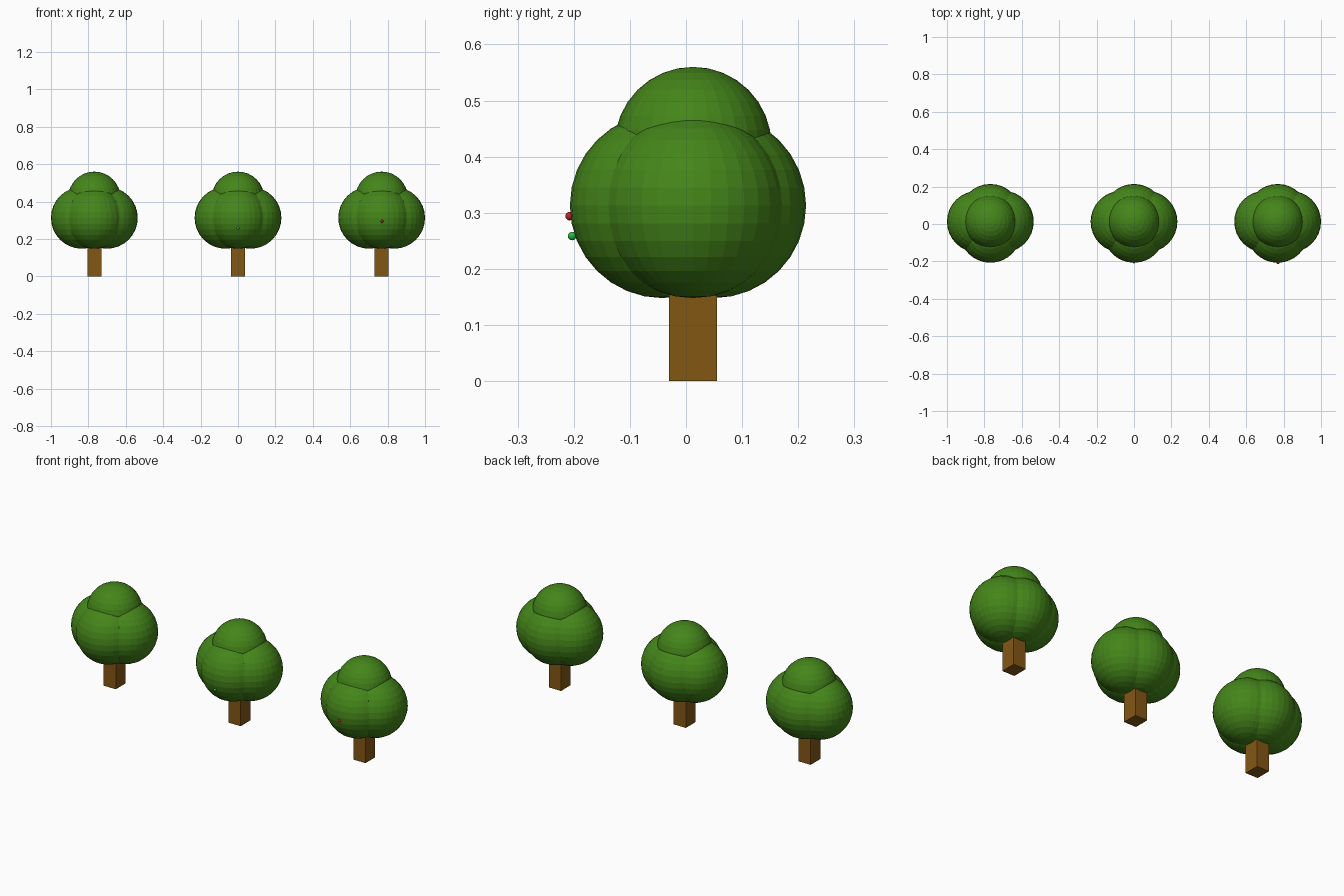
import bpy

if "Cube" in bpy.data.objects:
    bpy.data.objects.remove(bpy.data.objects["Cube"])

TREE_Y = 0.0125          # trunk axis sits slightly behind the origin
SPACING = 0.768


def material(name, rgb):
    m = bpy.data.materials.new(name)
    m.diffuse_color = (*rgb, 1)
    m.use_nodes = True
    m.node_tree.nodes["Principled BSDF"].inputs["Base Color"].default_value = m.diffuse_color
    return m


LEAF = material("leaf_green", (0.058, 0.235, 0.010))
BARK = material("bark_brown", (0.23, 0.095, 0.007))
UNRIPE = material("unripe_green", (0.02, 0.5, 0.06))
RIPE = material("ripe_red", (0.45, 0.02, 0.025))


def ball(name, loc, radius, mat, segments=32, rings=16):
    bpy.ops.mesh.primitive_uv_sphere_add(
        segments=segments, ring_count=rings, radius=radius, location=loc)
    ob = bpy.context.object
    ob.name = name
    ob.data.materials.append(mat)
    return ob


def trunk(name, x, size, height):
    bpy.ops.mesh.primitive_cube_add(size=1, location=(x, TREE_Y, height / 2))
    ob = bpy.context.object
    ob.name = name
    ob.scale = (size[0], size[1], height)
    bpy.ops.object.transform_apply(location=False, rotation=False, scale=True)
    ob.data.materials.append(BARK)


# Foliage lobes: offset from the trunk axis, height, radius
LOBES = {
    "left": (-0.067, 0.0, 0.313, 0.165),
    "right": (0.067, 0.0, 0.313, 0.165),
    "front": (0.0, -0.0545, 0.313, 0.165),
    "back": (0.0, 0.0365, 0.313, 0.165),
    "top": (0.0, 0.0, 0.420, 0.140),
}

# Three growth stages side by side
for stage in range(3):
    x = (stage - 1) * SPACING
    trunk(f"trunk_{stage}", x, (0.075, 0.085), 0.28)
    for part, (dx, dy, z, r) in LOBES.items():
        ball(f"foliage_{part}_{stage}", (x + dx, TREE_Y + dy, z), r, LEAF)

# Fruit on the front of the second and third trees
ball("unripe_fruit", (0.0, -0.203, 0.2585), 0.0075, UNRIPE)
ball("ripe_fruit", (SPACING + 0.002, -0.2075, 0.294), 0.0075, RIPE)
